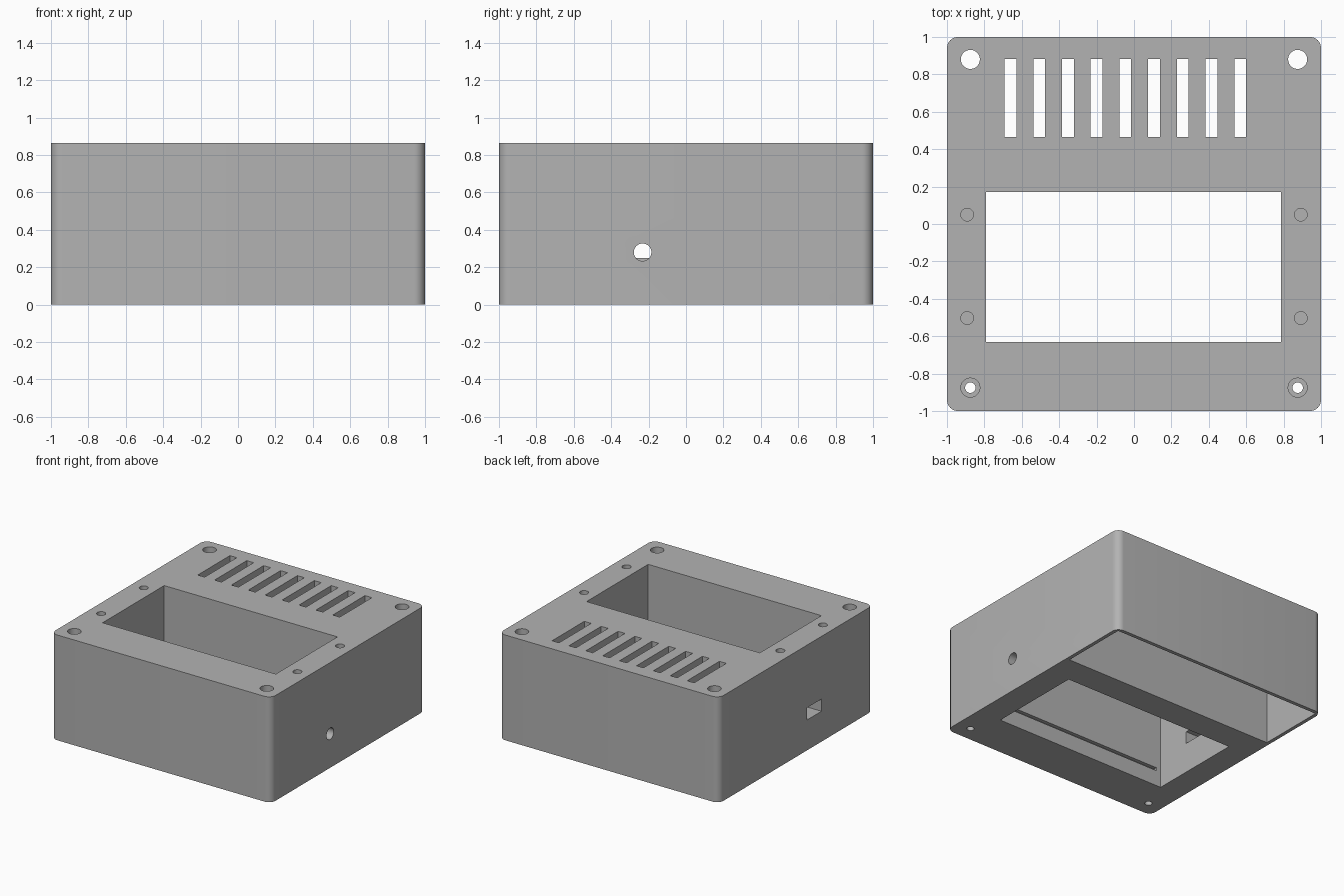
import bpy
import bmesh
from math import pi
from mathutils import Matrix, Vector

cube = bpy.data.objects.get("Cube")
if cube:
    bpy.data.objects.remove(cube, do_unlink=True)

HEIGHT = 0.865
LID = 0.08

grey = bpy.data.materials.new("plain_grey")
grey.use_nodes = True
COLOUR = (0.45, 0.45, 0.45, 1)
grey.diffuse_color = COLOUR
grey.node_tree.nodes["Principled BSDF"].inputs["Base Color"].default_value = COLOUR


def finish(bm, name):
    mesh = bpy.data.meshes.new(name)
    bmesh.ops.recalc_face_normals(bm, faces=bm.faces)
    bm.to_mesh(mesh)
    bm.free()
    mesh.materials.append(grey)
    obj = bpy.data.objects.new(name, mesh)
    bpy.context.collection.objects.link(obj)
    return obj


def block(name, low, high, corner=0):
    """Box between two corners, with optional rounded upright edges."""
    low, high = Vector(low), Vector(high)
    bm = bmesh.new()
    bmesh.ops.create_cube(bm, size=1)
    bmesh.ops.scale(bm, vec=high - low, verts=bm.verts)
    bmesh.ops.translate(bm, vec=(low + high) / 2, verts=bm.verts)
    if corner:
        upright = [e for e in bm.edges
                   if abs(e.verts[0].co.z - e.verts[1].co.z) > 0.1]
        bmesh.ops.bevel(bm, geom=upright, offset=corner, segments=8,
                        profile=0.5, affect="EDGES")
    return finish(bm, name)


def rod(name, centre, radius, length, axis="Z"):
    bm = bmesh.new()
    bmesh.ops.create_cone(bm, cap_ends=True, segments=32, radius1=radius,
                          radius2=radius, depth=length)
    if axis == "X":
        bmesh.ops.rotate(bm, matrix=Matrix.Rotation(pi / 2, 3, "Y"), verts=bm.verts)
    bmesh.ops.translate(bm, vec=centre, verts=bm.verts)
    return finish(bm, name)


housing = block("housing", (-1, -1, 0), (1, 1, HEIGHT), corner=0.06)

# Display window and the open-bottomed rear compartment
cutters = [
    block("window", (-0.79, -0.63, -0.1), (0.785, 0.17, 1)),
    block("rear_compartment", (-0.97, 0.4, -0.1), (0.97, 0.97, HEIGHT - LID)),
    block("wall_groove", (-0.75, -0.66, 0.13), (0.75, -0.6, 0.155)),
    block("socket_opening", (-1.1, -0.33, 0.25), (-0.7, -0.14, 0.35)),
    rod("cable_hole", (0.9, -0.232, 0.28), 0.047, 0.4, "X"),
]

# Ventilation slots
for i in range(9):
    x = -0.692 + 0.1535 * i
    cutters.append(block("vent_slot", (x, 0.465, 0.7), (x + 0.063, 0.883, 1)))

# Counterbored corner screws and blind mounting holes
for side in (-1, 1):
    for y in (-0.875, 0.88):
        cutters.append(rod("screw_head_recess", (side * 0.875, y, HEIGHT), 0.051, 0.2))
    cutters.append(rod("screw_hole", (side * 0.875, -0.875, 0.4), 0.028, 1.4))
    for y in (-0.503, 0.05):
        cutters.append(rod("mounting_hole", (side * 0.892, y, HEIGHT), 0.034, 0.3))

bpy.ops.object.select_all(action="DESELECT")
bpy.context.view_layer.objects.active = housing
housing.select_set(True)
for cutter in cutters:
    cut = housing.modifiers.new(cutter.name, "BOOLEAN")
    cut.operation = "DIFFERENCE"
    cut.solver = "EXACT"
    cut.object = cutter
    bpy.ops.object.modifier_apply(modifier=cut.name)
    bpy.data.objects.remove(cutter, do_unlink=True)

bpy.ops.object.shade_smooth_by_angle(angle=pi / 6)
